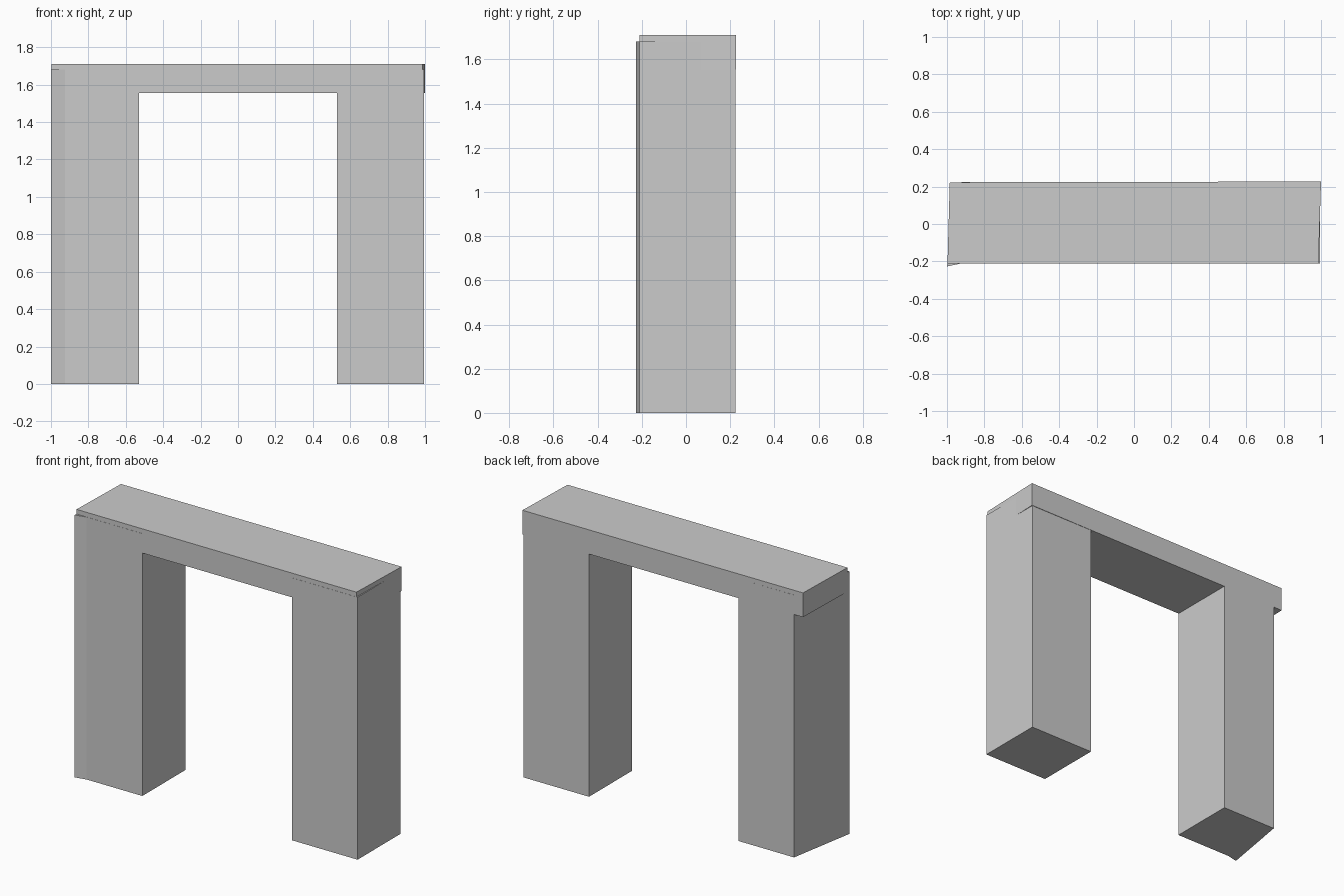
import bpy

if "Cube" in bpy.data.objects:
    bpy.data.objects.remove(bpy.data.objects["Cube"])


def prism(name, outline, z0, z1):
    """Upright prism from an anticlockwise (x, y) outline."""
    n = len(outline)
    verts = [(x, y, z) for z in (z0, z1) for x, y in outline]
    faces = [tuple(reversed(range(n))), tuple(range(n, 2 * n))]
    faces += [(i, (i + 1) % n, n + (i + 1) % n, n + i) for i in range(n)]
    mesh = bpy.data.meshes.new(name)
    mesh.from_pydata(verts, [], faces)
    obj = bpy.data.objects.new(name, mesh)
    bpy.context.collection.objects.link(obj)
    return obj


LEG_TOP, BEAM_BOTTOM, BEAM_TOP = 1.68, 1.555, 1.71

# Left pillar: skewed outer side, front corner pulled slightly forward
prism("left_pillar", [(-0.53, -0.211), (-0.53, 0.224), (-0.922, 0.224),
                      (-1.0, -0.227), (-0.925, -0.211)], 0, LEG_TOP)

# Right pillar: plain block
prism("right_pillar", [(0.53, -0.211), (0.995, -0.211),
                       (0.995, 0.224), (0.53, 0.224)], 0, LEG_TOP)

# Lintel: slightly slanted ends, a hair proud of the pillars at the back
prism("lintel", [(-0.997, -0.21), (0.986, -0.21),
                 (1.0, 0.227), (-0.985, 0.223)], BEAM_BOTTOM, BEAM_TOP)
